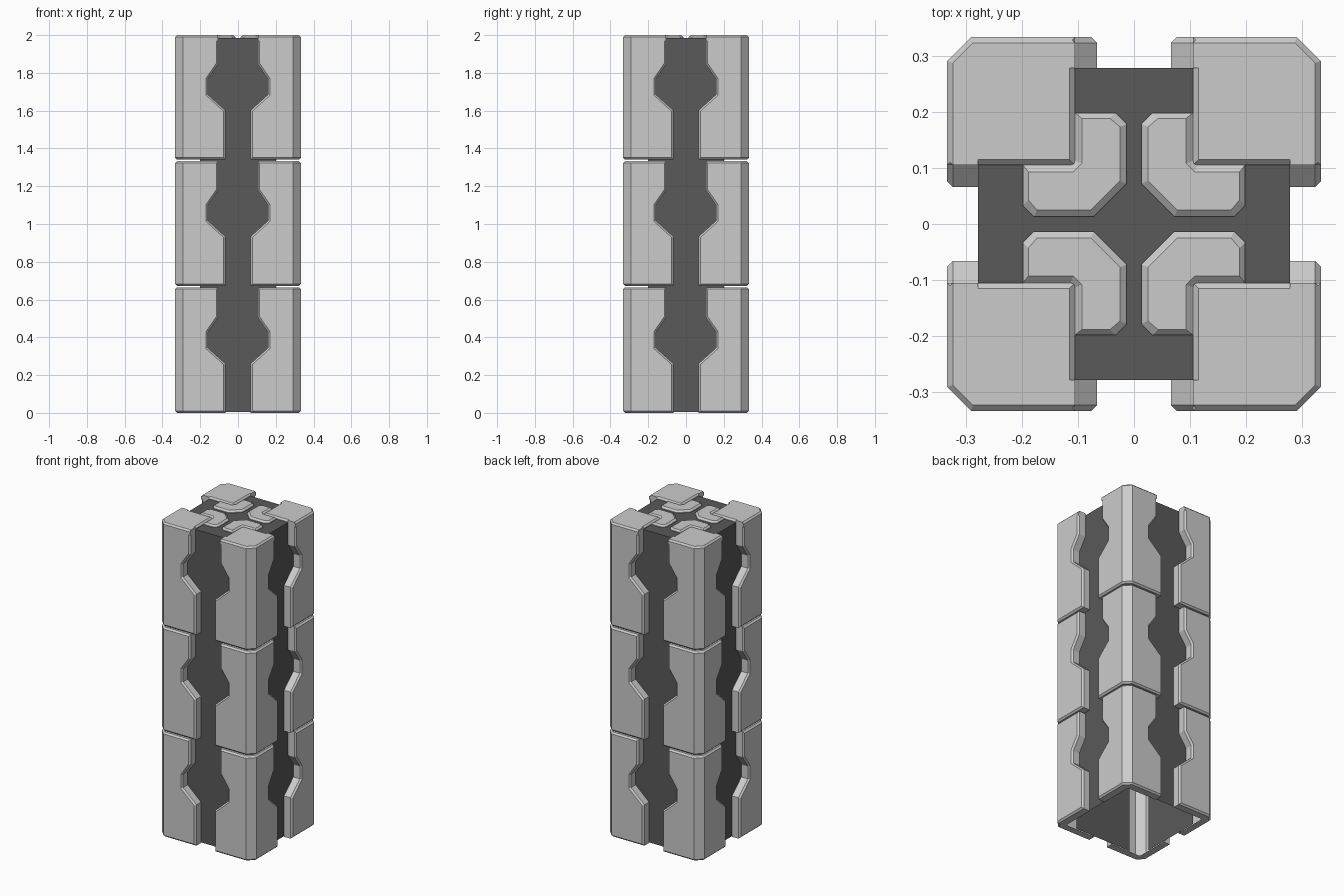
import bpy, bmesh, math
from mathutils import Matrix

if "Cube" in bpy.data.objects:
    bpy.data.objects.remove(bpy.data.objects["Cube"])

R, D, CH, B = 0.333, 0.278, 0.042, 0.01   # outer half width, core half width, chamfer, bevel
TOP = 2.0

dark = bpy.data.materials.new("dark_core")
dark.diffuse_color = (0.1, 0.1, 0.1, 1)
dark.use_nodes = True
dark.node_tree.nodes["Principled BSDF"].inputs["Base Color"].default_value = dark.diffuse_color


def finish(bm, name, mat=None, corners=False):
    """Turn a bmesh into an object, optionally repeated on all four corners."""
    bmesh.ops.recalc_face_normals(bm, faces=bm.faces[:])
    if corners:
        src = bm.verts[:] + bm.edges[:] + bm.faces[:]
        for k in (1, 2, 3):
            d = bmesh.ops.duplicate(bm, geom=src)["geom"]
            vs = [g for g in d if isinstance(g, bmesh.types.BMVert)]
            bmesh.ops.rotate(bm, verts=vs, matrix=Matrix.Rotation(k * math.pi / 2, 3, 'Z'))
    me = bpy.data.meshes.new(name)
    bm.to_mesh(me)
    bm.free()
    ob = bpy.data.objects.new(name, me)
    bpy.context.collection.objects.link(ob)
    if mat:
        me.materials.append(mat)


def bridge(bm, a, b):
    n = len(a)
    for i in range(n):
        bm.faces.new((a[i], a[(i + 1) % n], b[(i + 1) % n], b[i]))


def shell_ring(bm, z0, z1, inset, depth):
    """Outline of a corner armour plate folded around the chamfered corner."""
    u = R - CH - depth * math.tan(math.pi / 8)
    t = inset * 0.4
    chain = [(u, z1 - inset), (0.105 + inset, z1 - inset),
             (0.105 + inset, z0 + 0.505 + t), (0.16 + inset, z0 + 0.425 + t),
             (0.16 + inset, z0 + 0.345 - t), (0.066 + inset, z0 + 0.26 - t),
             (0.066 + inset, z0 + inset), (u, z0 + inset)]
    wing_a = [bm.verts.new((p, R - depth, z)) for p, z in chain]
    wing_b = [bm.verts.new((R - depth, p, z)) for p, z in chain]
    return wing_a, wing_b


def prism(bm, outline, inner, z_low, z_top):
    """Bevel-topped plate from an outline and its inset outline."""
    rings = [[bm.verts.new((x, y, z)) for x, y in pts]
             for pts, z in ((inner, z_top), (outline, z_top - B), (outline, z_low))]
    bm.faces.new(rings[0])
    bridge(bm, rings[0], rings[1])
    bridge(bm, rings[1], rings[2])


# dark core: four panels and a top, open underneath
bm = bmesh.new()
zc = TOP - 0.014
for k in range(4):
    m = Matrix.Rotation(k * math.pi / 2, 3, 'Z')
    vs = [bm.verts.new((x, -D, z)) for x, z in ((-0.2, 0.004), (0.2, 0.004), (0.2, zc), (-0.2, zc))]
    bmesh.ops.rotate(bm, verts=vs, matrix=m)
    bm.faces.new(vs)
bm.faces.new([bm.verts.new((x, y, zc)) for x, y in ((-D, -D), (D, -D), (D, D), (-D, D))])
finish(bm, "core", dark)

# three tiers of corner armour
for tier, (z0, z1) in enumerate(((0.0, 0.665), (0.673, 1.333), (1.341, TOP))):
    bm = bmesh.new()
    rings = [shell_ring(bm, z0, z1, *p) for p in ((B, 0), (0, B), (0, R - D))]
    a, b = rings[0]
    bm.faces.new(a)
    bm.faces.new(b)
    bm.faces.new((a[0], a[-1], b[-1], b[0]))
    loops = [wa + wb[::-1] for wa, wb in rings]
    bridge(bm, loops[0], loops[1])
    bridge(bm, loops[1], loops[2])
    finish(bm, f"corner_armour_{tier + 1}", corners=True)


# corner caps on top
def cap_outline(i):
    lo, hi, c = 0.105 + i, R - i, R - CH - i * math.tan(math.pi / 8)
    return [(lo, lo), (hi, lo), (hi, c), (c, hi), (lo, hi)]


bm = bmesh.new()
prism(bm, cap_outline(0), cap_outline(B), TOP - 0.03, TOP)
finish(bm, "corner_caps", corners=True)


# L-shaped plates on top
def elbow_outline(i):
    lo, hi, s, t = 0.013 + i, 0.198 - i * 0.8, 0.105 - i, i * 0.41
    half = [(lo, 0.072 + t), (lo, 0.178 - t), (lo + 0.02 - t * 0.4, hi), (s, hi), (s, 0.113 - t)]
    return half + [(y, x) for x, y in reversed(half)]


bm = bmesh.new()
prism(bm, elbow_outline(0), elbow_outline(0.012), zc - 0.005, TOP)
finish(bm, "top_elbow_plates", corners=True)
